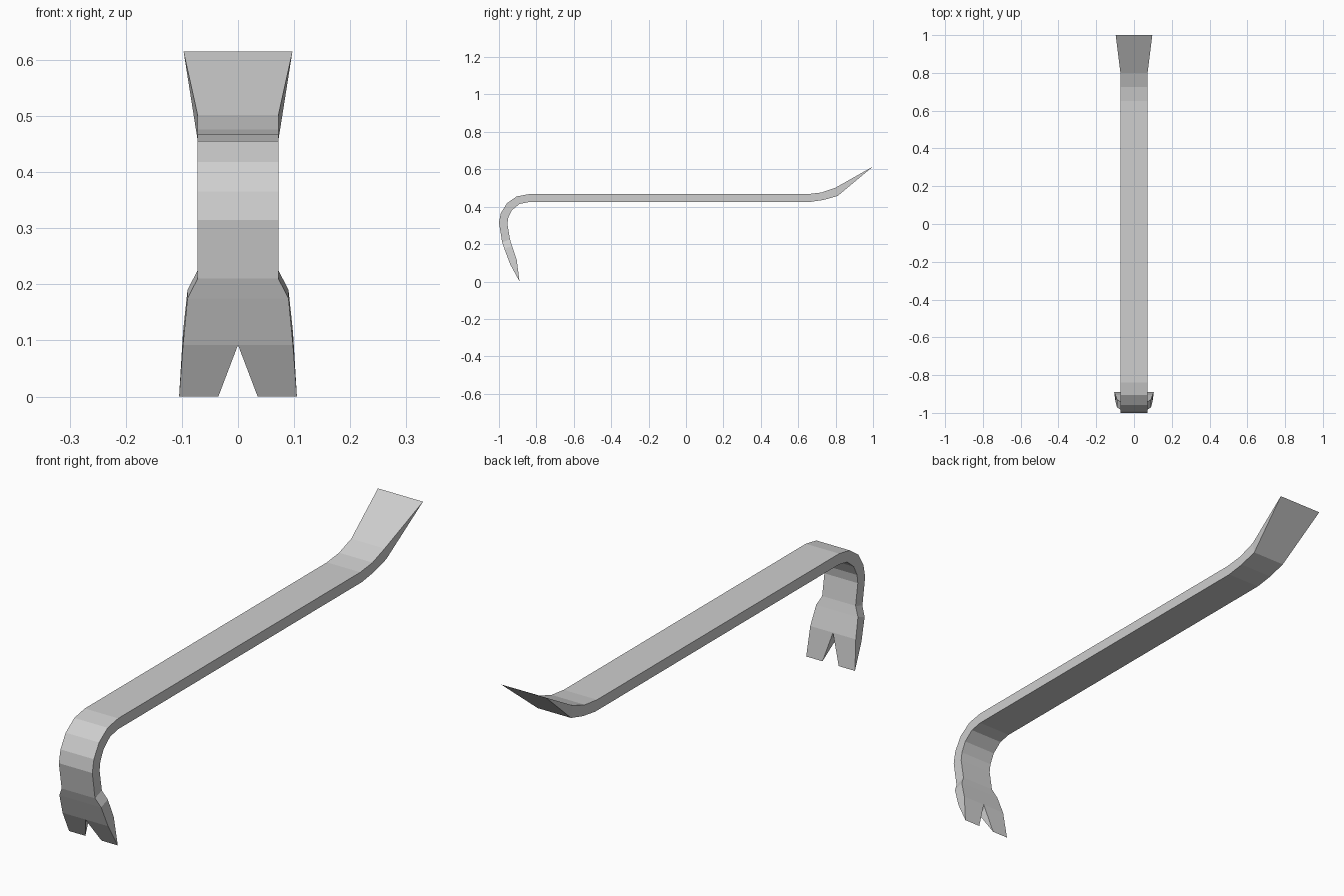
import bpy
import bmesh

cube = bpy.data.objects.get("Cube")
if cube:
    bpy.data.objects.remove(cube, do_unlink=True)

# Plain steel finish
steel = bpy.data.materials.new("grey steel")
steel.use_nodes = True
colour = (0.62, 0.62, 0.62, 1)
steel.diffuse_color = colour
steel.node_tree.nodes["Principled BSDF"].inputs["Base Color"].default_value = colour

# Cross-sections along the bar, chisel to claw:
# (outer y, outer z), (inner y, inner z), half width
WIDTH = 0.072
chisel = [
    ((1.0, 0.615), (1.0, 0.615), 0.097),
    ((0.80, 0.502), (0.81, 0.457), WIDTH),
    ((0.725, 0.476), (0.735, 0.436), WIDTH),
    ((0.65, 0.467), (0.66, 0.425), WIDTH),
]
bend = [
    ((-0.84, 0.467), (-0.84, 0.425), WIDTH),
    ((-0.905, 0.455), (-0.89, 0.415), WIDTH),
    ((-0.958, 0.418), (-0.93, 0.382), WIDTH),
    ((-0.99, 0.365), (-0.95, 0.342), WIDTH),
    ((-1.0, 0.315), (-0.955, 0.308), WIDTH),
    ((-0.983, 0.21), (-0.941, 0.225), WIDTH),
]
claw = [
    ((-0.971, 0.175), (-0.93, 0.19), 0.09),
    ((-0.94, 0.092), (-0.905, 0.115), 0.098),
    ((-0.89, 0.0), (-0.89, 0.0), 0.105),
]
sections = chisel + bend + claw
NOTCH = 0.035

bm = bmesh.new()


def face(*verts):
    """Face that skips the corners shared at a sharpened edge."""
    unique = list(dict.fromkeys(verts))
    if len(unique) > 2:
        bm.faces.new(unique)


# Half of the bar; the claw tip starts away from the centre to leave a notch
rings = []
for i, (outer, inner, half) in enumerate(sections):
    start = NOTCH if i == len(sections) - 1 else 0
    top = [bm.verts.new((x, *outer)) for x in (start, half)]
    low = top if outer == inner else [bm.verts.new((x, *inner)) for x in (start, half)]
    rings.append((top, low))

for (top_a, low_a), (top_b, low_b) in zip(rings, rings[1:]):
    face(top_b[0], top_b[1], top_a[1], top_a[0])
    face(low_a[0], low_a[1], low_b[1], low_b[0])
    face(top_b[1], low_b[1], low_a[1], top_a[1])

# Wall inside the V notch
(top_a, low_a), (top_b, low_b) = rings[-2:]
face(top_a[0], low_a[0], low_b[0], top_b[0])

mesh = bpy.data.meshes.new("pry_bar")
bm.to_mesh(mesh)
bm.free()
mesh.materials.append(steel)
bar = bpy.data.objects.new("pry_bar", mesh)
bpy.context.collection.objects.link(bar)

# Other half
mirror = bar.modifiers.new("mirror_halves", 'MIRROR')
mirror.use_axis[0] = True
mirror.use_clip = True
mirror.merge_threshold = 0.0005
